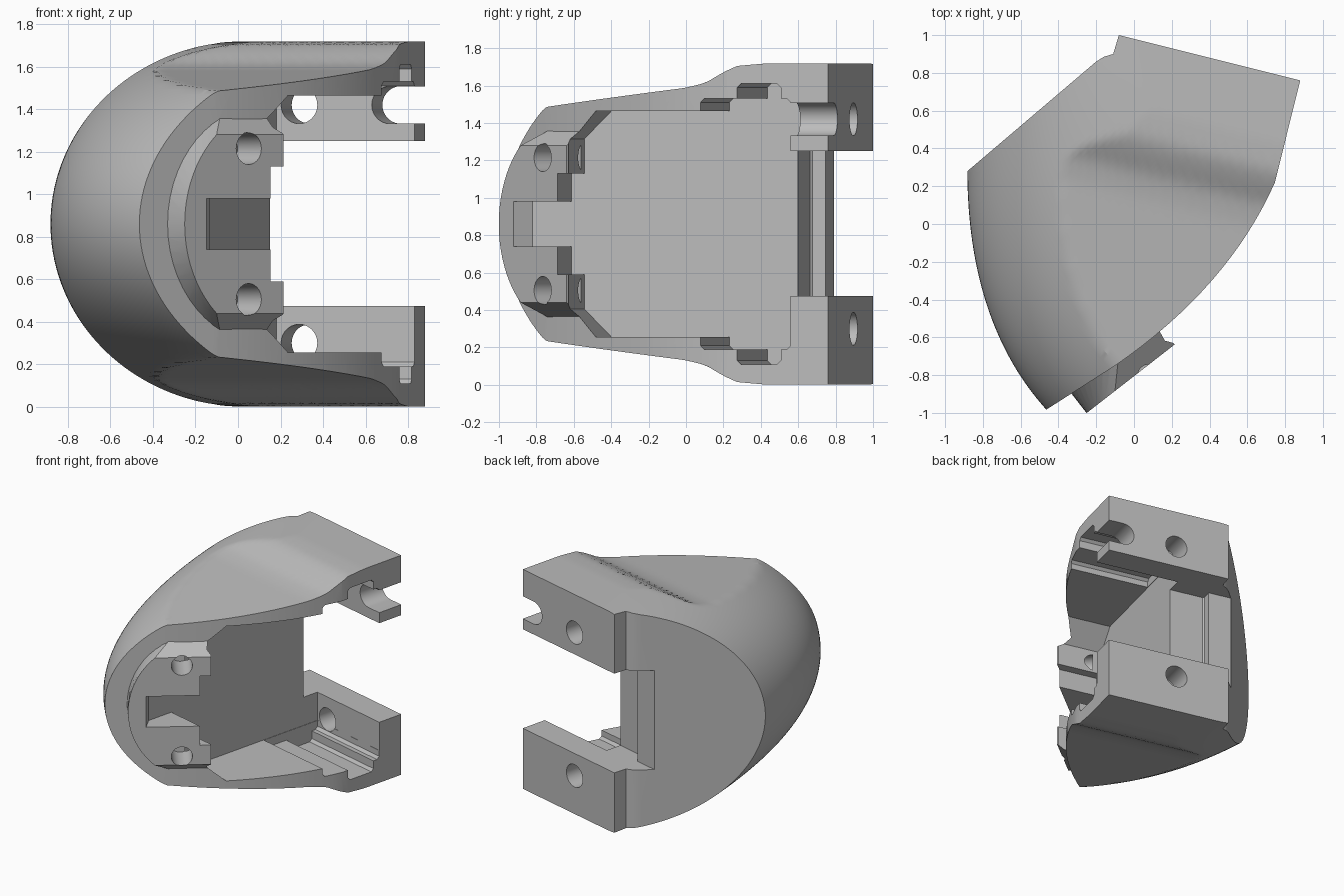
import bpy, bmesh, math
from mathutils import Vector

cube = bpy.data.objects.get("Cube")
if cube:
    bpy.data.objects.remove(cube, do_unlink=True)

MID = Vector((0, 0, 0.86))                 # centre of the z mirror
Z = Vector((0, 0, 1))
X, Y = Vector((1, 0, 0)), Vector((0, 1, 0))
E, N = Vector((0.97, -0.243, 0)), Vector((0.243, 0.97, 0))     # pocket axes
A, B = Vector((0.77, 0.64, 0)), Vector((-0.64, 0.77, 0))       # dome axes
U, V = Vector((0.79, 0.615, 0)), Vector((0.615, -0.79, 0))     # tongue axes

grey = bpy.data.materials.new("plain grey")
grey.use_nodes = True
grey.diffuse_color = (0.5, 0.5, 0.5, 1)
grey.node_tree.nodes["Principled BSDF"].inputs["Base Color"].default_value = grey.diffuse_color


def loft(name, rings):
    """Closed solid through equal rings of points."""
    bm = bmesh.new()
    rows = [[bm.verts.new(MID + p) for p in ring] for ring in rings]
    count = len(rows[0])
    for r0, r1 in zip(rows, rows[1:]):
        for i in range(count):
            j = (i + 1) % count
            bm.faces.new((r0[i], r0[j], r1[j], r1[i]))
    bm.faces.new(rows[0])
    bm.faces.new(rows[-1])
    bmesh.ops.recalc_face_normals(bm, faces=bm.faces)
    mesh = bpy.data.meshes.new(name)
    bm.to_mesh(mesh)
    bm.free()
    mesh.materials.append(grey)
    ob = bpy.data.objects.new(name, mesh)
    bpy.context.collection.objects.link(ob)
    return ob


def prism(name, pts, p, q, r, lo, hi):
    return loft(name, [[p * a + q * b + r * d for a, b in pts] for d in (lo, hi)])


def box(lo0, hi0, lo1, hi1):
    return [(lo0, lo1), (hi0, lo1), (hi0, hi1), (lo0, hi1)]


def circle(c0, c1, rad, n=28):
    return [(c0 + rad * math.cos(2 * math.pi * i / n),
             c1 + rad * math.sin(2 * math.pi * i / n)) for i in range(n)]


def combine(target, tool, operation):
    mod = target.modifiers.new("cut", 'BOOLEAN')
    mod.operation, mod.solver, mod.object = operation, 'EXACT', tool
    bpy.ops.object.select_all(action='DESELECT')
    bpy.context.view_layer.objects.active = target
    target.select_set(True)
    bpy.ops.object.modifier_apply(modifier=mod.name)
    bpy.data.objects.remove(tool, do_unlink=True)


def top_limit(n):
    """Half height of the sloping top face, with the raised step at the back."""
    keys = [(-1.5, 0.54), (0.15, 0.728), (0.27, 0.755), (0.37, 0.81),
            (0.45, 0.845), (0.6, 0.858), (3, 0.86)]
    for (n0, h0), (n1, h1) in zip(keys, keys[1:]):
        if n <= n1:
            return h0 + (h1 - h0) * (n - n0) / (n1 - n0)
    return keys[-1][1]


# Domed body: elliptical dome truncated by the gently sloping top
rings = []
ROWS, ARC, FLAT = 80, 40, 30
for k in range(ROWS + 1):
    b = -0.8 + 1.75 * k / ROWS
    left = -0.985 + 0.35 * (b + 0.4) ** 2
    ridge = 0.42 + 0.2 * b + 0.2 * b * b
    half = []
    for i in range(ARC + 1):
        t = math.pi / 2 * i / ARC
        half.append((left + (ridge - left) * (1 - math.cos(t)), math.sin(t)))
    half += [(ridge + (1.8 - ridge) * i / FLAT, 1) for i in range(1, FLAT + 1)]
    top, bottom = [], []
    for a, f in half:
        p = A * a + B * b
        h = min(0.86 * f, top_limit(p.dot(N)))
        top.append(p + Z * h)
        bottom.append(p - Z * h)
    rings.append(top + bottom[:0:-1])
shell = loft("shell_housing", rings)

# Trim to the plan outline with its curved open edge
P0, P1, P2 = Vector((0.746, 0.22)), Vector((0.5, -0.335)), Vector((-0.1, -0.75))
plan = [(-1.34, -0.11), (-0.2, 0.86), (-0.16, 0.885), (-0.11, 0.9), (-0.08, 1.0), (0.88, 0.76)]
for i in range(17):
    t = i / 16
    plan.append(tuple(P0 * (1 - t) ** 2 + P1 * 2 * t * (1 - t) + P2 * t * t))
plan += [(-0.46, -0.98), (-0.8, -1.2), (-1.34, -1.2)]
combine(shell, prism("plan_cutter", plan, X, Y, Z, -1.2, 1.2), 'INTERSECT')


# Proud tongue on the open edge, bevelled towards its face
def tongue_ring(h, sag, v):
    rad = (h * h + sag * sag) / (2 * sag)
    span = math.asin(h / rad)
    pts = [(-0.222, h)]
    for i in range(21):
        t = span * (1 - i / 10)
        pts.append((-0.812 + rad * (1 - math.cos(t)), rad * math.sin(t)))
    pts.append((-0.222, -h))
    return [U * a + Z * z + V * v for a, z in pts]


combine(shell, loft("tongue", [tongue_ring(0.52, 0.32, 0.25), tongue_ring(0.52, 0.32, 0.5),
                               tongue_ring(0.42, 0.19, 0.635)]), 'UNION')

# Main pocket, bevelled at the tongue end
pocket = [(-0.56, -0.455), (-0.41, -0.605), (0.745, -0.605),
          (0.745, 0.605), (-0.41, 0.605), (-0.56, 0.455)]
combine(shell, prism("pocket_cutter", pocket, N, Z, E, 0, 1.5), 'DIFFERENCE')

# Stepped clip grooves in both side walls
for lo, hi, h in ((0.24, 0.744, 0.67), (0.45, 0.69, 0.75)):
    for s in (1, -1):
        prof = [(lo, 0.4 * s), (lo, (h - 0.02) * s), (lo + 0.02, h * s),
                (hi - 0.02, h * s), (hi, (h - 0.02) * s), (hi, 0.4 * s)]
        combine(shell, prism("groove_cutter", prof, N, Z, E, 0.003, 1.5), 'DIFFERENCE')

# Stepped window between the two end blocks
window = [(0.01, 0.616), (-0.27, 0.616), (-0.28, 0.626), (-0.28, 0.7), (-0.6, 0.7),
          (-0.6, 1.3), (1.2, 1.3), (1.2, 0.616)]
combine(shell, prism("window_cutter", window, E, N, Z, -0.385, 0.39), 'DIFFERENCE')

# Tongue end step, through notch and screw holes
combine(shell, prism("step_cutter", box(-0.63, 0.2, -0.27, 0.27), N, Z, E, 0.003, 1.0), 'DIFFERENCE')
notch = [(0.2, -1.07), (0.005, -0.844), (0.005, -0.5), (0.8, -0.5), (0.8, -1.07)]
combine(shell, prism("notch_cutter", notch, E, N, Z, -0.12, 0.12), 'DIFFERENCE')
for s in (1, -1):
    combine(shell, prism("screw_cutter", circle(-0.43, 0.355 * s, 0.075), U, Z, V, 0.4, 0.9), 'DIFFERENCE')
    combine(shell, prism("bolt_cutter", circle(0.11, 0.56 * s, 0.088), E, Z, N, 0.55, 1.3), 'DIFFERENCE')

# Open round-ended slot in the upper block
slot = [(0.55 + 0.088 * math.cos(t), 0.56 + 0.088 * math.sin(t))
        for t in [math.pi * (0.5 + i / 14) for i in range(15)]]
slot += [(1.0, 0.472), (1.0, 0.648)]
combine(shell, prism("slot_cutter", slot, E, Z, N, 0.6, 1.3), 'DIFFERENCE')

bpy.ops.object.select_all(action='DESELECT')
bpy.context.view_layer.objects.active = shell
shell.select_set(True)
bpy.ops.object.shade_smooth_by_angle(angle=math.radians(25))
